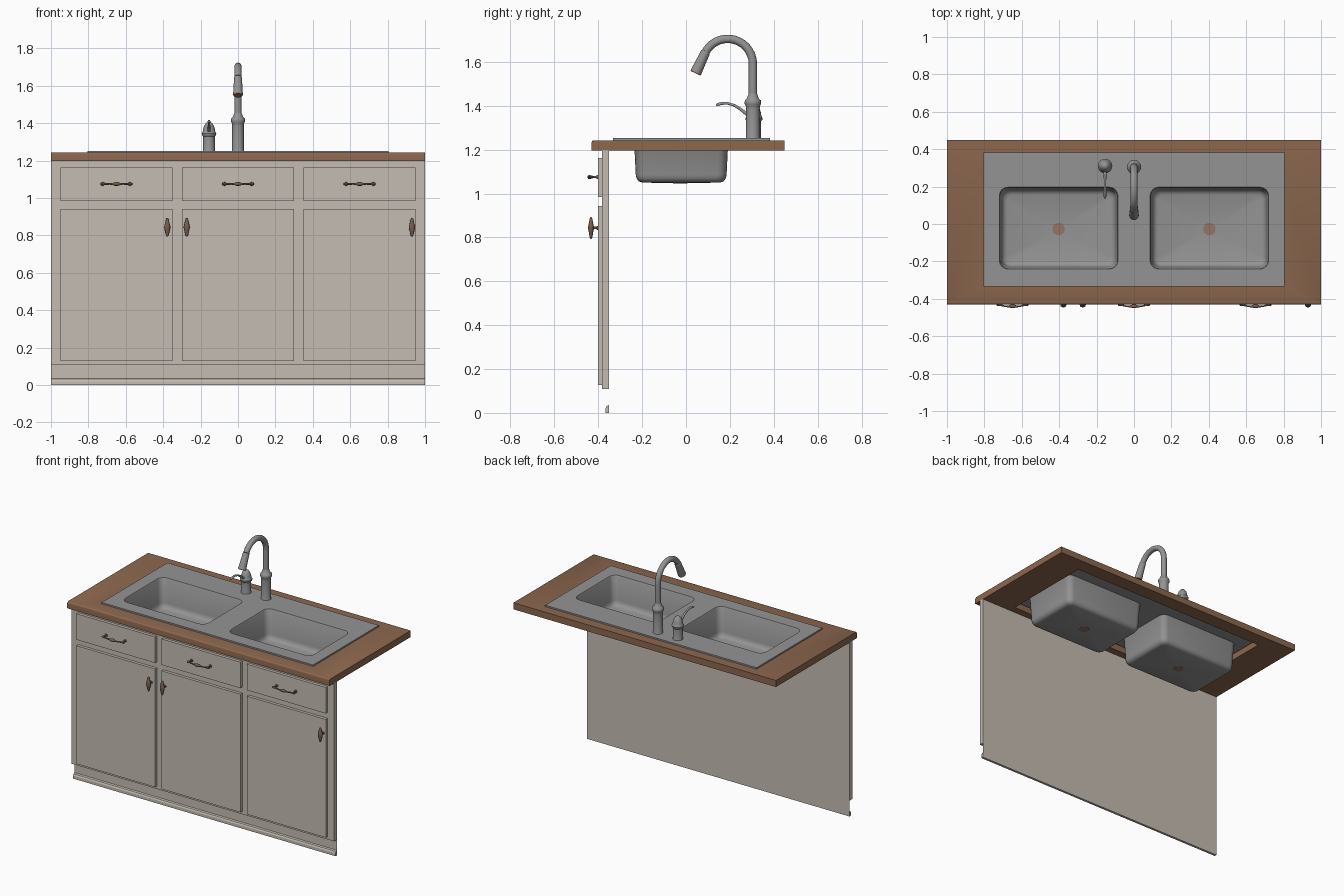
import bpy, bmesh, math
from mathutils import Vector

if "Cube" in bpy.data.objects:
    bpy.data.objects.remove(bpy.data.objects["Cube"])


def material(name, srgb):
    m = bpy.data.materials.new(name)
    m.diffuse_color = [((c + 0.055) / 1.055) ** 2.4 for c in srgb] + [1]
    m.use_nodes = True
    m.node_tree.nodes["Principled BSDF"].inputs["Base Color"].default_value = m.diffuse_color
    return m


CABINET = material("warm_grey_paint", (0.77, 0.74, 0.70))
COUNTER = material("brown_wood", (0.55, 0.405, 0.305))
STEEL = material("steel", (0.58, 0.58, 0.58))
BRONZE = material("bronze", (0.47, 0.37, 0.31))
COPPER = material("copper", (0.62, 0.42, 0.31))
DRAIN = material("drain_tan", (0.58, 0.46, 0.39))


def finish(name, bm, mat, smooth=None):
    bmesh.ops.recalc_face_normals(bm, faces=bm.faces)
    me = bpy.data.meshes.new(name)
    bm.to_mesh(me)
    bm.free()
    me.materials.append(mat)
    if smooth:
        for p in me.polygons:
            p.use_smooth = True
        me.set_sharp_from_angle(angle=math.radians(smooth))
    ob = bpy.data.objects.new(name, me)
    bpy.context.collection.objects.link(ob)
    return ob


def box(name, x0, x1, y0, y1, z0, z1, mat):
    bm = bmesh.new()
    bmesh.ops.create_cube(bm, size=1)
    for v in bm.verts:
        v.co = (x0 + (v.co.x + .5) * (x1 - x0), y0 + (v.co.y + .5) * (y1 - y0),
                z0 + (v.co.z + .5) * (z1 - z0))
    return finish(name, bm, mat)


def skin(bm, rings):
    for a, b in zip(rings, rings[1:]):
        n = len(a)
        for i in range(n):
            bm.faces.new((a[i], a[(i + 1) % n], b[(i + 1) % n], b[i]))


def sweep(name, pts, radii, side, mat, segs=16, smooth=40):
    """Round tube of varying radius along a planar path whose plane normal is side."""
    bm = bmesh.new()
    pts, side, rings = [Vector(p) for p in pts], Vector(side), []
    for i, (p, r) in enumerate(zip(pts, radii)):
        t = (pts[min(i + 1, len(pts) - 1)] - pts[max(i - 1, 0)]).normalized()
        n = t.cross(side)
        rings.append([bm.verts.new(p + r * (math.cos(a) * side + math.sin(a) * n))
                      for a in (2 * math.pi * k / segs for k in range(segs))])
    skin(bm, rings)
    bm.faces.new(rings[0])
    bm.faces.new(rings[-1])
    return finish(name, bm, mat, smooth)


def lathe(name, x, y, profile, mat, segs=20):
    return sweep(name, [(x, y, z) for r, z in profile], [r for r, z in profile],
                 (1, 0, 0), mat, segs)


# Cabinet front, toe kick and base moulding
box("cabinet_front", -1, 1, -0.382, -0.35, 0.108, 1.198, CABINET)
box("toe_kick", -1, 1, -0.352, -0.35, 0, 0.108, CABINET)
bm = bmesh.new()
prof = [(-0.351, 0), (-0.367, 0), (-0.367, 0.02), (-0.362, 0.031), (-0.351, 0.036)]
ends = [[bm.verts.new((x, y, z)) for y, z in prof] for x in (-1, 1)]
skin(bm, ends)
for e in ends:
    bm.faces.new(e)
finish("base_moulding", bm, CABINET)

# Doors, drawers and drawer pulls
for i, cx in enumerate((-0.65, 0, 0.65)):
    box(f"door_{i}", cx - .3, cx + .3, -0.402, -0.382, 0.128, 0.942, CABINET)
    box(f"drawer_{i}", cx - .3, cx + .3, -0.402, -0.382, 0.983, 1.162, CABINET)
    z = 1.075
    xs = [-.086, -.08, -.07, -.055, -.035, -.018, -.008]
    ys = [-.431, -.431, -.432, -.436, -.441, -.440, -.440]
    rs = [.003, .008, .006, .0045, .004, .006, .010]
    sweep(f"pull_bar_{i}",
          [(cx + x, y, z) for x, y in zip(xs, ys)] + [(cx - x, y, z) for x, y in zip(xs[::-1], ys[::-1])],
          rs + rs[::-1], (0, 0, 1), BRONZE, 10)
    for s in (-1, 1):
        sweep(f"pull_post_{i}_{s}", [(cx + s * .072, y, z) for y in (-.402, -.407, -.409, -.433)],
              [.010, .009, .005, .005], (1, 0, 0), BRONZE, 10)

# Spindle-shaped door knobs
for i, kx in enumerate((-0.378, -0.274, 0.93)):
    prof = [(.003, -.05), (.007, -.044), (.009, -.036), (.0115, -.024), (.0155, -.01), (.0165, 0)]
    prof += [(r, -h) for r, h in prof[-2::-1]]
    knob = sweep(f"knob_{i}", [(0, 0, h) for r, h in prof], [r for r, h in prof],
                 (1, 0, 0), BRONZE, 12)
    knob.scale.y = 0.8
    knob.location = (kx, -0.433, 0.843)
    sweep(f"knob_stem_{i}", [(kx, y, .843) for y in (-.402, -.406, -.408, -.43)],
          [.010, .009, .006, .006], (1, 0, 0), BRONZE, 10)

# Countertop: slab with an opening for the sink and an eased front edge
bm = bmesh.new()


def rect(x0, x1, y0, y1, z):
    return [bm.verts.new((x, y, z)) for x, y in ((x0, y0), (x1, y0), (x1, y1), (x0, y1))]


outer, inner = (-1, 1, -0.43, 0.45), (-0.77, 0.77, -0.30, 0.35)
loops = [rect(*outer, 1.197), rect(*outer, 1.242), rect(*inner, 1.242), rect(*inner, 1.197)]
skin(bm, loops + loops[:1])
front = [e for e in bm.edges if all(v.co.y < -0.42 and v.co.z > 1.24 for v in e.verts)]
bmesh.ops.bevel(bm, geom=front, offset=0.009, segments=3, profile=0.5, affect='EDGES')
finish("countertop", bm, COUNTER, 35)


# Sink: deck plate with two rounded basins
def round_rect(cx, cy, hx, hy, r, z, n=4):
    out = []
    for k, (sx, sy) in enumerate(((1, 1), (-1, 1), (-1, -1), (1, -1))):
        for j in range(n + 1):
            a = math.pi / 2 * (k + j / n)
            out.append(bm.verts.new((cx + sx * (hx - r) + r * math.cos(a),
                                     cy + sy * (hy - r) + r * math.sin(a), z)))
    return out


bm = bmesh.new()
TOP = 1.252
rim = rect(-0.805, 0.805, -0.333, 0.382, TOP)
skirt = rect(-0.805, 0.805, -0.333, 0.382, 1.242)
deck_loops = [rim]
for cx in (-0.403, 0.403):
    rings = [round_rect(cx, -0.022, .317 - d, .219 - d, r, z) for d, r, z in
             ((0, .045, TOP), (.004, .043, 1.246), (.012, .042, 1.085), (.016, .040, 1.068),
              (.026, .036, 1.055), (.042, .03, 1.050))]
    skin(bm, rings)
    # Floor falls gently to the drain
    centre = bm.verts.new((cx, -0.027, 1.046))
    last = rings[-1]
    for i in range(len(last)):
        bm.faces.new((last[i], last[(i + 1) % len(last)], centre))
    deck_loops.append(rings[0])
edges = []
for lp in deck_loops:
    for i in range(len(lp)):
        a, b = lp[i], lp[(i + 1) % len(lp)]
        edges.append(bm.edges.get((a, b)) or bm.edges.new((a, b)))
bmesh.ops.triangle_fill(bm, edges=edges, use_beauty=True)
skin(bm, [rim, skirt])
finish("sink", bm, STEEL, 35)
for i, cx in enumerate((-0.403, 0.403)):
    lathe(f"drain_{i}", cx, -0.027, [(.034, 1.0445), (.034, 1.0495)], DRAIN, 10)

# Faucet body
FY = 0.305
lathe("faucet_body", 0, FY, [(.034, 1.25), (.031, 1.258), (.031, 1.385), (.032, 1.398), (.037, 1.407),
                             (.038, 1.416), (.036, 1.425), (.027, 1.433), (.022, 1.448), (.019, 1.455)], STEEL)
# Gooseneck spout: straight riser, arc, then spray head
path = [(0, FY, 1.44), (0, FY, 1.52)]
for k in range(15):
    a = math.radians(150 * k / 14)
    path.append((0, 0.19 + 0.115 * math.cos(a), 1.59 + 0.115 * math.sin(a)))
sweep("faucet_spout", path, [.019] * len(path), (1, 0, 0), STEEL)
end = Vector(path[-1])
tip = Vector((0, 0.043, 1.548))
head = [end.lerp(tip, f) for f in (0, .04, .1, .5, .95)]
sweep("spray_head", head, [.019, .0215, .0215, .0235, .026], (1, 0, 0), STEEL)
sweep("spray_nozzle", [end.lerp(tip, f) for f in (.95, 1.0)], [.026, .024], (1, 0, 0), COPPER)

# Side control with domed cap and curved lever
HX, HY = -0.155, 0.31
lathe("control_body", HX, HY, [(.034, 1.25), (.031, 1.258), (.031, 1.328), (.038, 1.336), (.039, 1.345),
                               (.034, 1.352), (.031, 1.37), (.025, 1.388), (.015, 1.402), (.004, 1.408)], STEEL)
lever = [(.30, 1.35), (.277, 1.362), (.25, 1.383), (.22, 1.402), (.19, 1.411), (.165, 1.411), (.145, 1.406), (.137, 1.403)]
sweep("control_lever", [(HX, y, z) for y, z in lever],
      [.009, .008, .007, .006, .006, .007, .007, .004], (1, 0, 0), STEEL, 10)
